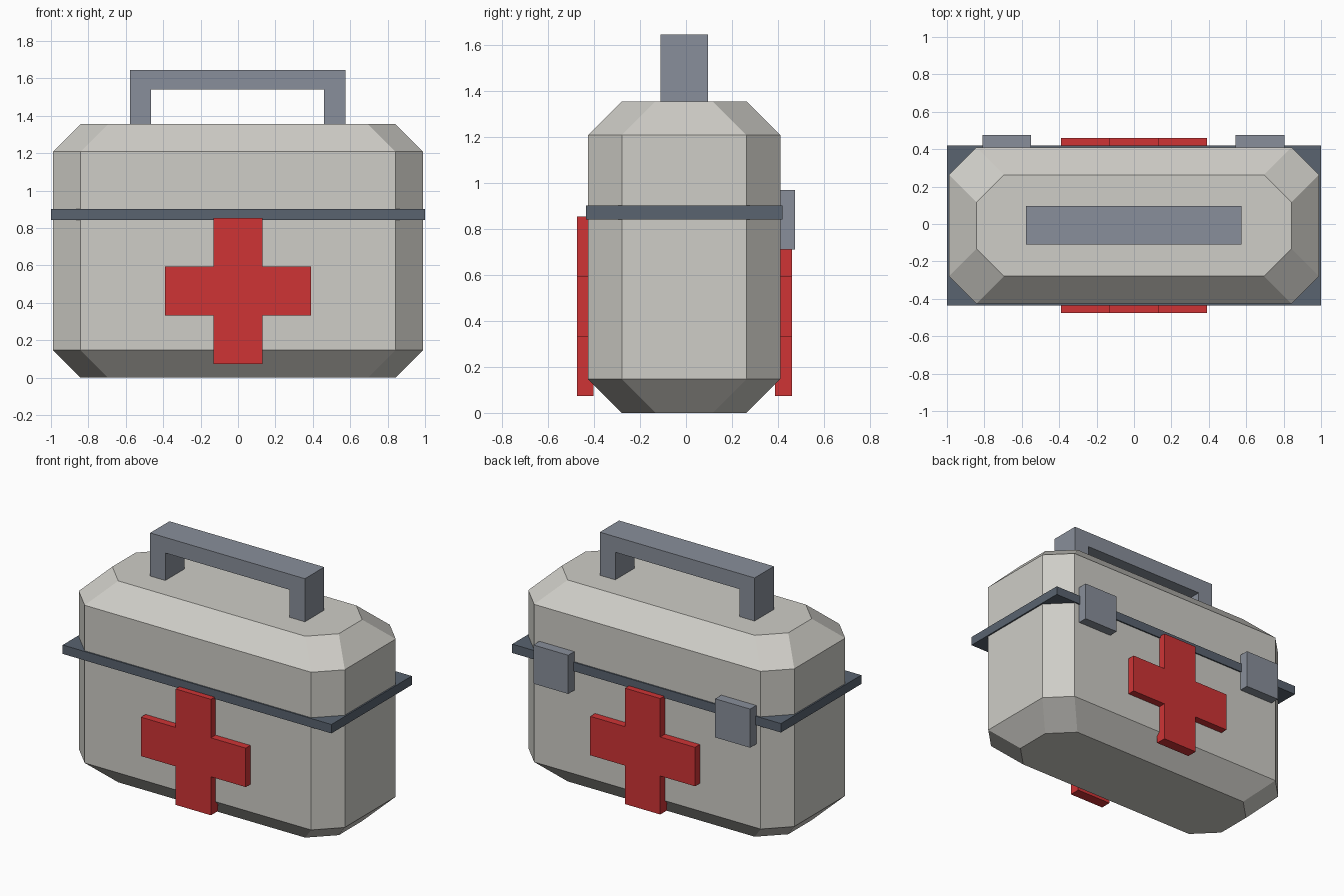
import bpy
import bmesh
from mathutils import Vector

cube = bpy.data.objects.get("Cube")
if cube:
    bpy.data.objects.remove(cube, do_unlink=True)


def material(name, rgb):
    mat = bpy.data.materials.new(name)
    mat.use_nodes = True
    colour = (*rgb, 1.0)
    mat.diffuse_color = colour
    node = next(n for n in mat.node_tree.nodes if n.type == "BSDF_PRINCIPLED")
    node.inputs["Base Color"].default_value = colour
    return mat


SHELL = material("warm off white", (0.62, 0.61, 0.57))
RED = material("signal red", (0.62, 0.034, 0.036))
STEEL = material("steel grey", (0.25, 0.275, 0.325))
SLATE = material("dark slate", (0.1, 0.125, 0.16))


def finish(name, bm, mat):
    bmesh.ops.recalc_face_normals(bm, faces=bm.faces)
    mesh = bpy.data.meshes.new(name)
    bm.to_mesh(mesh)
    bm.free()
    mesh.materials.append(mat)
    obj = bpy.data.objects.new(name, mesh)
    bpy.context.collection.objects.link(obj)
    return obj


def box(name, low, high, mat):
    low, high = Vector(low), Vector(high)
    bm = bmesh.new()
    bmesh.ops.create_cube(bm, size=1)
    bmesh.ops.scale(bm, verts=bm.verts, vec=high - low)
    bmesh.ops.translate(bm, verts=bm.verts, vec=(low + high) / 2)
    return finish(name, bm, mat)


def slab(name, outline, y_front, y_back, mat):
    """Extrude an x-z outline along y."""
    bm = bmesh.new()
    face = bm.faces.new([bm.verts.new((x, y_front, z)) for x, z in outline])
    new = bmesh.ops.extrude_face_region(bm, geom=[face])["geom"]
    verts = [v for v in new if isinstance(v, bmesh.types.BMVert)]
    bmesh.ops.translate(bm, verts=verts, vec=(0, y_back - y_front, 0))
    return finish(name, bm, mat)


# Case shell: chamfered octagon rings, narrowed at top and bottom
MID_Y, CUT = -0.008, 0.147


def octagon(bm, hx, hy, z):
    quarter = [(hx, hy - CUT), (hx - CUT, hy)]
    pts = quarter + [(-x, y) for x, y in reversed(quarter)]
    pts += [(-x, -y) for x, y in pts]
    return [bm.verts.new((x, y + MID_Y, z)) for x, y in pts]


bm = bmesh.new()
rings = [octagon(bm, 0.99 - inset, 0.418 - inset, z)
         for inset, z in ((CUT, 0), (0, 0.147), (0, 1.208), (CUT, 1.355))]
for lower, upper in zip(rings, rings[1:]):
    for i in range(8):
        j = (i + 1) % 8
        bm.faces.new((lower[i], lower[j], upper[j], upper[i]))
bm.faces.new(rings[0])
bm.faces.new(rings[-1])
finish("case_shell", bm, SHELL)

# Seam band between lid and base
box("seam_band", (-1, -0.435, 0.842), (1, 0.419, 0.902), SLATE)

# Raised crosses on front and back
ARM, REACH, CROSS_Z = 0.131, 0.39, 0.464
corner = [(REACH, ARM), (ARM, ARM), (ARM, REACH)]
half = corner + [(-x, z) for x, z in reversed(corner)]
cross = [(x, z + CROSS_Z) for x, z in half + [(-x, -z) for x, z in half]]
slab("front_cross", cross, -0.475, -0.402, RED)
slab("back_cross", cross, 0.388, 0.461, RED)

# Clasps across the seam at the back
for side, centre in (("left", 0.674), ("right", -0.68)):
    box(side + "_clasp", (centre - 0.13, 0.4, 0.71),
        (centre + 0.13, 0.475, 0.97), STEEL)

# Carrying handle
handle = [(-0.577, 1.34), (-0.577, 1.645), (0.575, 1.645), (0.575, 1.34),
          (0.46, 1.34), (0.46, 1.54), (-0.464, 1.54), (-0.464, 1.34)]
slab("carry_handle", handle, -0.11, 0.095, STEEL)
